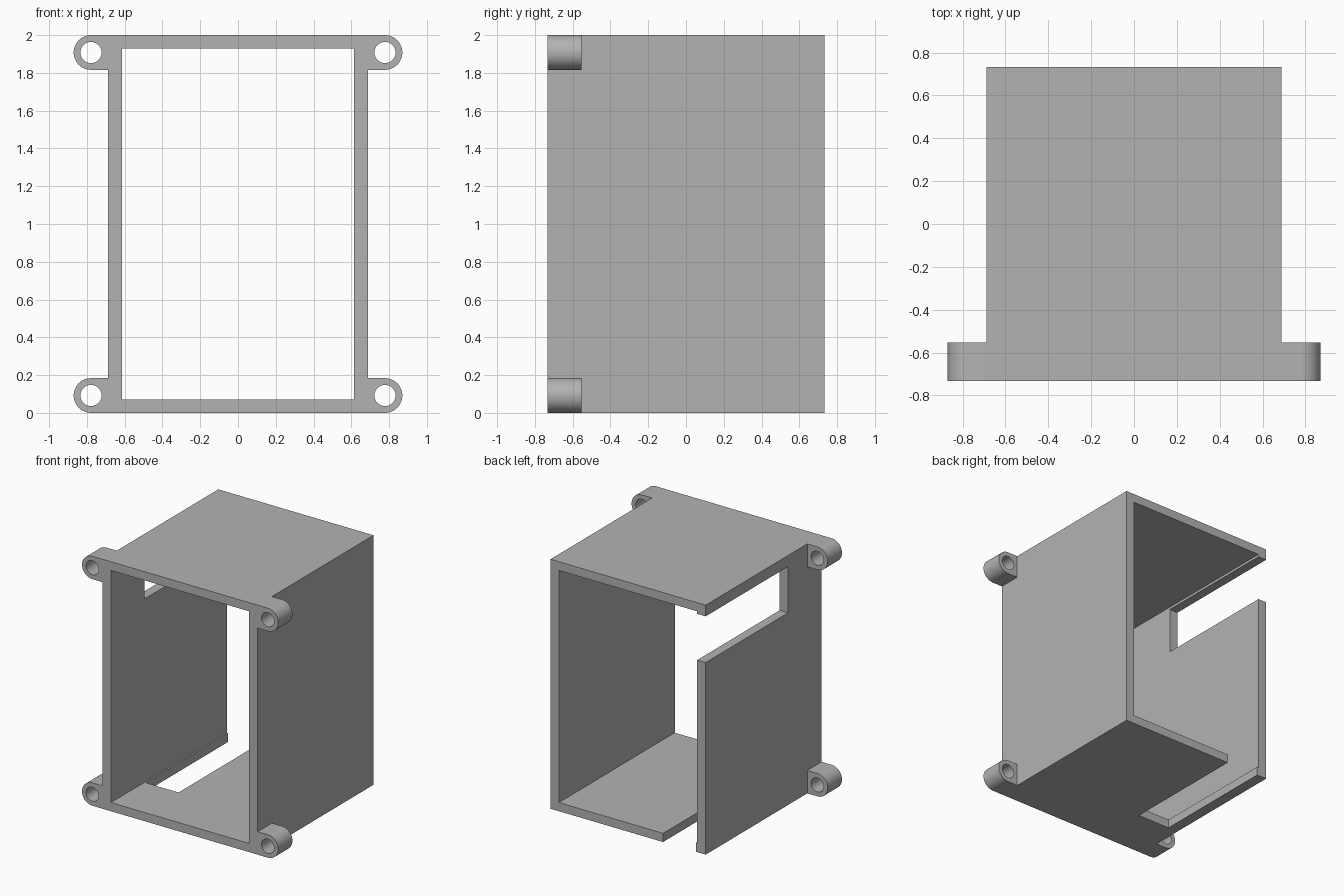
import bpy
import bmesh
from math import cos, sin, pi, radians

if "Cube" in bpy.data.objects:
    bpy.data.objects.remove(bpy.data.objects["Cube"], do_unlink=True)

# Overall dimensions
HALF_W, HALF_D, HEIGHT = 0.688, 0.733, 2.0
WALL_X, WALL_Z = 0.075, 0.07
LUG_R, HOLE_R, LUG_BACK = 0.092, 0.056, -0.553
LUG_X = 0.87 - LUG_R
SLOT_FRONT = -0.31

grey = bpy.data.materials.new("plain grey")
grey.use_nodes = True
colour = (0.45, 0.45, 0.45, 1)
grey.diffuse_color = colour
grey.node_tree.nodes["Principled BSDF"].inputs["Base Color"].default_value = colour


def prism(name, outline, y0, y1):
    """Extrude an (x, z) outline along y."""
    bm = bmesh.new()
    face = bm.faces.new([bm.verts.new((x, y0, z)) for x, z in outline])
    grown = bmesh.ops.extrude_face_region(bm, geom=[face])["geom"]
    verts = [v for v in grown if isinstance(v, bmesh.types.BMVert)]
    bmesh.ops.translate(bm, verts=verts, vec=(0, y1 - y0, 0))
    bmesh.ops.recalc_face_normals(bm, faces=bm.faces)
    mesh = bpy.data.meshes.new(name)
    bm.to_mesh(mesh)
    bm.free()
    obj = bpy.data.objects.new(name, mesh)
    bpy.context.collection.objects.link(obj)
    mesh.materials.append(grey)
    return obj


def box(name, x0, x1, y0, y1, z0, z1):
    return prism(name, [(x0, z0), (x1, z0), (x1, z1), (x0, z1)], y0, y1)


def arc(cx, cz, r, start, end, steps):
    angles = [start + (end - start) * i / steps for i in range(steps + 1)]
    return [(cx + r * cos(a), cz + r * sin(a)) for a in angles]


def combine(target, tool, operation):
    """Apply a boolean with the tool, then discard the tool."""
    mod = target.modifiers.new(operation.lower(), "BOOLEAN")
    mod.operation, mod.solver, mod.object = operation, "EXACT", tool
    bpy.context.view_layer.objects.active = target
    bpy.ops.object.modifier_apply(modifier=mod.name)
    bpy.data.objects.remove(tool, do_unlink=True)


# Housing block
housing = box("housing", -HALF_W, HALF_W, -HALF_D, HALF_D, 0, HEIGHT)

# Four rounded mounting lugs at the front corners
for side in (-1, 1):
    for z in (LUG_R, HEIGHT - LUG_R):
        end = arc(LUG_X, z, LUG_R, -pi / 2, pi / 2, 24)
        root = HALF_W - WALL_X / 2
        outline = [(root, z - LUG_R)] + end + [(root, z + LUG_R)]
        lug = prism("lug", [(side * x, h) for x, h in outline], -HALF_D, LUG_BACK)
        combine(housing, lug, "UNION")

# Open tube through the housing
inner = HALF_W - WALL_X
combine(housing, box("cavity", -inner, inner, -1, 1, WALL_Z, HEIGHT - WALL_Z), "DIFFERENCE")

# Slot near the top of one side wall, open at the back
combine(housing, box("side_slot", -0.8, -0.5, SLOT_FRONT, 1, 1.54, 1.91), "DIFFERENCE")

# Slot in the floor beside the same wall, open at the back
combine(housing, box("floor_slot", -0.6, -0.31, SLOT_FRONT, 1, -0.1, 0.2), "DIFFERENCE")

# Screw holes through the lugs
for side in (-1, 1):
    for z in (LUG_R, HEIGHT - LUG_R):
        circle = arc(side * LUG_X, z, HOLE_R, 0, 2 * pi, 40)[:-1]
        combine(housing, prism("screw_hole", circle, -1, -0.4), "DIFFERENCE")

# Smooth rounded lugs and holes, crisp edges elsewhere
bpy.ops.object.select_all(action="DESELECT")
housing.select_set(True)
bpy.context.view_layer.objects.active = housing
bpy.ops.object.shade_smooth_by_angle(angle=radians(30))
